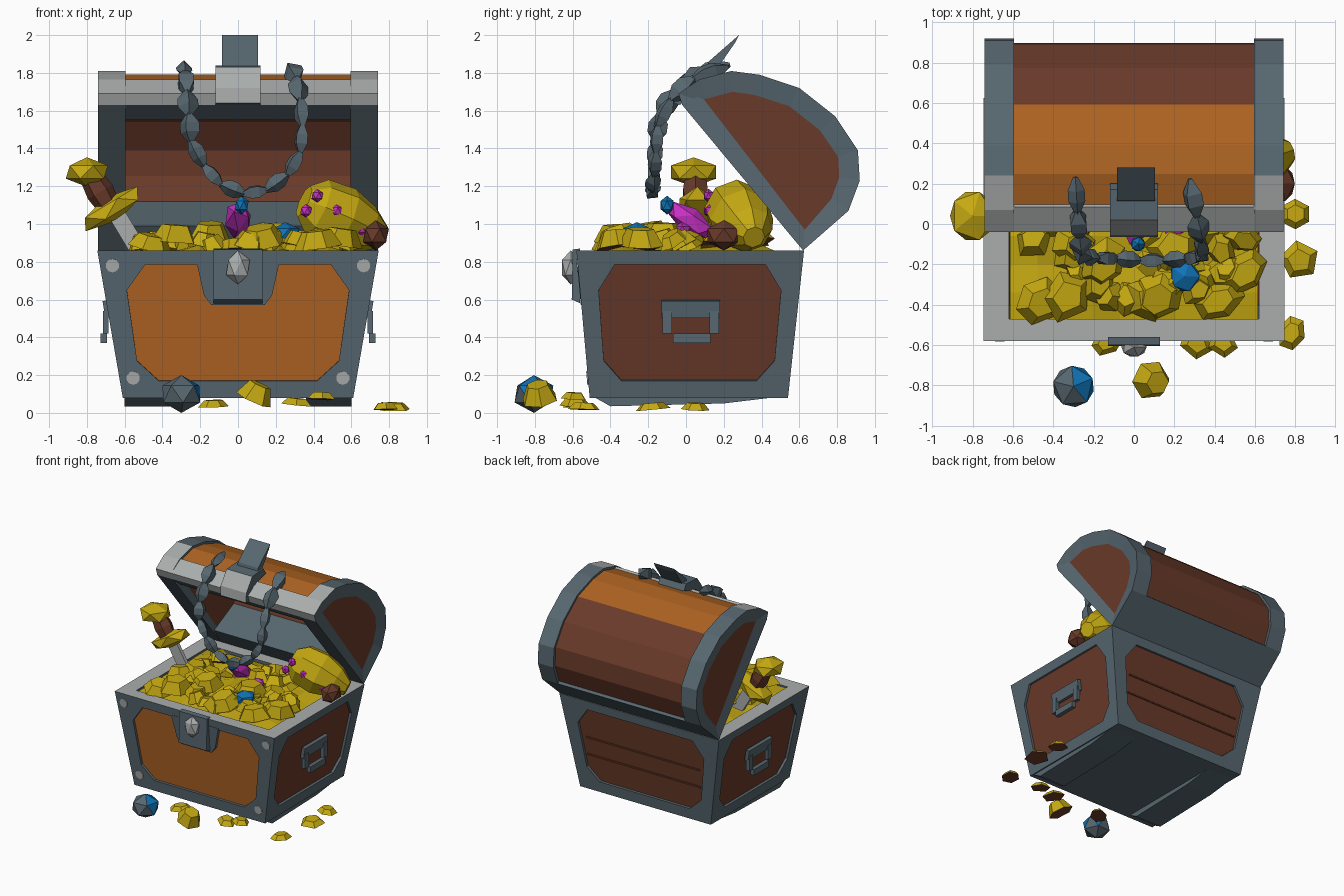
import bpy, bmesh, math, random
from mathutils import Vector as V, Matrix as M, Euler

if "Cube" in bpy.data.objects:
    bpy.data.objects.remove(bpy.data.objects["Cube"])

random.seed(7)
COLOURS = {
    "slate_metal": (0.095, 0.135, 0.16), "light_metal": (0.40, 0.42, 0.41),
    "orange_wood": (0.42, 0.125, 0.016), "dark_wood": (0.14, 0.042, 0.022),
    "gold": (0.56, 0.40, 0.006), "magenta_gem": (0.58, 0.03, 0.55), "blue_gem": (0.005, 0.17, 0.46)}
MATS = []
for n, c in COLOURS.items():
    m = bpy.data.materials.new(n)
    m.diffuse_color = (*c, 1)
    m.use_nodes = True
    m.node_tree.nodes["Principled BSDF"].inputs["Base Color"].default_value = m.diffuse_color
    MATS.append(m)
SLATE, LIGHT, ORANGE, BROWN, GOLD, PINK, BLUE = range(7)


def finish(name, bm, col=None, rule=None, fix=True):
    """Turn a bmesh into an object; colour by one index or a face rule."""
    if fix:
        bmesh.ops.recalc_face_normals(bm, faces=bm.faces)
    bm.normal_update()
    for f in bm.faces:
        if rule:
            f.material_index = rule(f)
        elif col is not None:
            f.material_index = col
    me = bpy.data.meshes.new(name)
    bm.to_mesh(me)
    bm.free()
    for m in MATS:
        me.materials.append(m)
    ob = bpy.data.objects.new(name, me)
    bpy.context.collection.objects.link(ob)
    return ob


def xform(loc, rot=(0, 0, 0), scale=(1, 1, 1)):
    return M.LocRotScale(V(loc), Euler(rot), V(scale))


def box(name, loc, size, col, rot=(0, 0, 0)):
    bm = bmesh.new()
    bmesh.ops.create_cube(bm, size=1, matrix=xform(loc, rot, size))
    return finish(name, bm, col)


def nugget(name, loc, scale, col, rot=(0, 0, 0), rule=None):
    bm = bmesh.new()
    bmesh.ops.create_icosphere(bm, subdivisions=1, radius=1, matrix=xform(loc, rot, scale))
    return finish(name, bm, col, rule)


def coin(name, loc, r, h, tilt):
    """Irregular faceted gold lump with a brown underside."""
    bm = bmesh.new()
    rot = (random.uniform(-tilt, tilt), random.uniform(-tilt, tilt), random.uniform(0, 6))
    bmesh.ops.create_cone(bm, cap_ends=True, segments=random.choice((5, 6)), radius1=r,
                          radius2=r * 0.6, depth=h, matrix=xform(loc, rot, (1, random.uniform(.65, 1), 1)))
    return finish(name, bm, rule=lambda f: BROWN if f.normal.z < -0.5 else GOLD)


def prism(name, prof, x0, x1, col=None, rule=None, w=None):
    """Extrude a (y, z) profile along x."""
    bm = bmesh.new()
    a = [bm.verts.new((x0, y, z)) for y, z in prof]
    b = [bm.verts.new((x1, y, z)) for y, z in prof]
    bm.faces.new(a)
    bm.faces.new(b)
    for i in range(len(a)):
        j = (i + 1) % len(a)
        bm.faces.new((a[i], a[j], b[j], b[i]))
    return finish(name, bm, col, rule)


def lathe(name, prof, sides, mat, col):
    """Revolve (t, r) rings about local z."""
    bm = bmesh.new()
    rings = [[bm.verts.new(mat @ V((r * math.cos(k * math.tau / sides), r * math.sin(k * math.tau / sides), t)))
              for k in range(sides)] for t, r in prof]
    for p, q in zip(rings, rings[1:]):
        for k in range(sides):
            bm.faces.new((p[k], p[k - 1], q[k - 1], q[k]))
    bm.faces.new(rings[0])
    bm.faces.new(rings[-1])
    return finish(name, bm, col)


# Chest base: tapered walls, each a metal frame round a recessed octagonal panel
ZB, ZT = 0.08, 0.86
bot = [V(p) for p in ((-.61, -.51, ZB), (.61, -.51, ZB), (.61, .54, ZB), (-.61, .54, ZB))]
top = [V(p) for p in ((-.745, -.58, ZT), (.745, -.58, ZT), (.745, .625, ZT), (-.745, .625, ZT))]
OCT = [(.165, .115), (.835, .115), (.915, .25), (.915, .73), (.835, .905), (.165, .905), (.085, .73), (.085, .25)]
bm = bmesh.new()
for i in range(4):
    j = (i + 1) % 4
    c = [bot[i], bot[j], top[j], top[i]]
    n = (c[1] - c[0]).cross(c[3] - c[0]).normalized()
    oct_co = [c[0].lerp(c[1], u).lerp(c[3].lerp(c[2], u), v) for u, v in OCT]
    cv = [bm.verts.new(p) for p in c]
    o = [bm.verts.new(p) for p in oct_co]
    d = [bm.verts.new(p - n * 0.02) for p in oct_co]
    for k in range(4):
        bm.faces.new((cv[k], cv[(k + 1) % 4], o[2 * k + 1], o[2 * k]))
        bm.faces.new((cv[k], o[2 * k], o[2 * k - 1]))
    for k in range(8):
        bm.faces.new((o[k - 1], o[k], d[k], d[k - 1]))
    bm.faces.new(d).material_index = ORANGE if i == 0 else BROWN
    # top rim and inner wall
    ins = [V((p.x * .83, (p.y - .02) * .82 + .02, ZT)) for p in (top[i], top[j])]
    r = [bm.verts.new(p) for p in ins] + [bm.verts.new(p - V((0, 0, .1))) for p in ins]
    bm.faces.new((cv[3], cv[2], r[1], r[0])).material_index = LIGHT
    bm.faces.new((r[0], r[1], r[3], r[2]))
bm.faces.new([bm.verts.new(p) for p in reversed(bot)])
bmesh.ops.remove_doubles(bm, verts=bm.verts, dist=0.0005)
finish("chest_base", bm, fix=False)

# Feet, plank grooves, rivets, side handles
for s in (-1, 1):
    prism("foot_runner", [(-.48, .08), (-.40, .035), (.2, .05), (.45, .08)], s * .36, s * .6, SLATE)
    for x, z in ((.665, .78), (.555, .185)):
        bm = bmesh.new()
        y = -.51 - .07 * (z - ZB) / .78
        bmesh.ops.create_cone(bm, cap_ends=True, segments=10, radius1=.036, radius2=.036, depth=.012,
                              matrix=xform((s * x, y, z), (math.pi / 2 + .09, 0, 0)))
        finish("rivet", bm, LIGHT)
    tilt = (0, s * .165, 0)
    box("handle_plate", (s * .695, .025, .55), (.03, .31, .09), SLATE, tilt)
    for y in (-.10, .15):
        box("handle_arm", (s * .70, y, .48), (.03, .05, .12), SLATE)
    box("handle_grip", (s * .71, .03, .395), (.035, .20, .05), SLATE)
for z in (.38, .53):
    box("back_plank_groove", (0, .525 + .085 * (z - ZB) / .78, z), (1.06, .008, .012), BROWN)

# Lock on the base front
y_at = lambda z: -.51 - .07 * (z - ZB) / .78
bm = bmesh.new()
pts = [(-.22, .80), (-.18, .62), (-.14, .57), (.14, .57), (.18, .62), (.22, .80)]
f = bm.faces.new([bm.verts.new((x, y_at(z) - .003, z)) for x, z in pts])
ex = bmesh.ops.extrude_face_region(bm, geom=[f])
for v in ex["geom"]:
    if isinstance(v, bmesh.types.BMVert):
        v.co.y += .03
finish("lock_surround", bm, SLATE)
prism("lock_plate", [(-.56, .87), (-.60, .865), (-.605, .60), (-.56, .58)], -.13, .13, SLATE)
nugget("lock_knob", (0, -.61, .77), (.07, .055, .09), LIGHT)

# Lid end frames: solid arcs with recessed wood panels
ARC = [(.62, .86), (.86, 1.07), (.92, 1.23), (.91, 1.39), (.79, 1.57), (.60, 1.72),
       (.39, 1.79), (.24, 1.81), (.07, 1.765), (-.04, 1.69), (-.02, 1.63)]


def end_rule(f):
    c = f.calc_center_median()
    return LIGHT if c.y < .2 and c.z > 1.6 and abs(f.normal.x) < .3 else SLATE


for s in (-1, 1):
    ob = prism("lid_end_frame", ARC, s * .595, s * .74, rule=end_rule)
    bm = bmesh.new()
    bm.from_mesh(ob.data)
    bm.normal_update()
    for f in [f for f in bm.faces if abs(f.normal.x) > .9]:
        outer = f.normal.x * s > 0
        res = bmesh.ops.inset_individual(bm, faces=[f], thickness=.11 if outer else .075, depth=-.02 if outer else 0)
        for g in res["faces"]:
            g.material_index = SLATE
        f.material_index = BROWN
    bm.to_mesh(ob.data)
    bm.free()

# Lid barrel: curved hollow wood shell
CEN = V((.42, 1.38))
scaled = lambda k: [CEN + (V(p) - CEN) * k for p in ARC[1:9]]
outer, inner = scaled(.955), scaled(.84)
bm = bmesh.new()
for prof, inside in ((outer, False), (inner, True)):
    cols = [[bm.verts.new((x, p[0], p[1])) for p in prof] for x in (-.6, .6)]
    for k in range(len(prof) - 1):
        q = [cols[0][k], cols[1][k], cols[1][k + 1], cols[0][k + 1]]
        f = bm.faces.new(q[::-1] if inside else q)
        f.material_index = ORANGE if not inside and (prof[k][0] + prof[k + 1][0]) / 2 < .53 else BROWN
finish("lid_barrel", bm, fix=False)

# Lid front band, hinge band
prism("lid_front_band", [(-.02, 1.63), (-.04, 1.69), (.085, 1.765), (.14, 1.70), (.08, 1.55)], -.6, .6,
      rule=lambda f: LIGHT if f.normal.z > .2 or f.normal.y < -.9 else SLATE)
prism("lid_hinge_band", [(.62, .86), (.86, 1.07), (.80, 1.12), (.53, .99)], -.6, .6, SLATE)

# Hasp on the lid, with raised flap
prism("lid_hasp", [(-.03, 1.63), (-.065, 1.64), (-.06, 1.72), (.02, 1.83), (.17, 1.84), (.2, 1.79), (.03, 1.74)],
      -.12, .12, rule=lambda f: LIGHT if f.normal.y < -.3 else SLATE)
prism("hasp_flap", [(.11, 1.82), (.12, 1.86), (.28, 2.0), (.26, 1.96), (.17, 1.83)], -.085, .105, SLATE)

# Chain draped from the lid: faceted links along a path
PATH = [(-.29, .22, 1.84), (-.28, .06, 1.80), (-.27, -.06, 1.70), (-.26, -.14, 1.58), (-.25, -.16, 1.44),
        (-.18, -.17, 1.31), (-.09, -.17, 1.21), (.03, -.18, 1.16), (.15, -.18, 1.18), (.26, -.17, 1.26),
        (.33, -.16, 1.38), (.34, -.15, 1.52), (.33, -.08, 1.66), (.31, .04, 1.77), (.28, .21, 1.83)]
for k, (a, b) in enumerate(zip(PATH, PATH[1:])):
    a, b = V(a), V(b)
    q = (b - a).to_track_quat('Z', 'Y').to_matrix().to_4x4()
    w = .055 if k in (1, 2, 3, 12, 13) else .042
    L = (b - a).length * .58
    lathe("chain_link", [(-L, .012), (-L * .3, w), (L * .3, w), (L, .012)], 4,
          M.Translation((a + b) / 2) @ q @ M.Rotation(k * .8, 4, 'Z'), SLATE)

# Treasure mound and coins
bm = bmesh.new()
bmesh.ops.create_grid(bm, x_segments=9, y_segments=7, size=1, matrix=xform((0, .01, .845), scale=(.615, .49, 1)))
for v in bm.verts:
    if abs(v.co.x) < .6 and abs(v.co.y - .01) < .48:
        v.co.z += random.uniform(.0, .07)
finish("gold_mound", bm, GOLD, fix=False)
for k in range(44):
    x, y = random.uniform(-.5, .55), random.uniform(-.40, .38)
    coin("gold_lump", (x, y, .885 + .045 * random.random()), random.uniform(.08, .13), random.uniform(.05, .09), .5)
for x, y, z in ((-.33, -.36, .95), (.12, -.36, .94), (.55, -.24, .93), (-.15, -.2, .96), (.2, -.12, .96), (.42, -.38, .92)):
    coin("gold_lump", (x, y, z), .14, .09, .35)

# Gems in the pile
nugget("magenta_gem", (0, .02, 1.02), (.075, .15, .07), PINK, (-.6, 0, 0))
nugget("magenta_gem_small", (.2, -.02, .97), (.06, .05, .04), PINK)
nugget("blue_gem_small", (.02, -.1, 1.10), (.04, .04, .05), BLUE)
nugget("blue_gem", (.25, -.26, .95), (.085, .085, .06), BLUE)

# Goblet lying in the pile, studded with gems
gob = M.Translation((.77, .36, .93)) @ V((-.8, -.25, .36)).to_track_quat('Z', 'Y').to_matrix().to_4x4()
lathe("goblet_cup", [(0, .06), (.10, .13), (.24, .175), (.40, .16), (.48, .09)], 8, gob, GOLD)
for x, z, y in ((.42, 1.15, .12), (.36, 1.07, .12), (.52, 1.07, .13), (.65, .97, .2)):
    nugget("goblet_gem", (x, y, z), (.034, .03, .036), PINK)
nugget("goblet_foot", (.73, .2, .94), (.075, .1, .08), BROWN)

# Sword stuck in the pile
R = (0, -.54, 0)
box("sword_blade", (-.58, .05, .95), (.09, .03, .26), LIGHT, R)
nugget("sword_guard", (-.67, .06, 1.08), (.20, .11, .07), GOLD, R)
lathe("sword_grip", [(-.1, .06), (0, .075), (.1, .06)], 6, xform((-.73, .05, 1.17), R), BROWN)
nugget("sword_pommel", (-.80, .04, 1.275), (.125, .14, .078), GOLD)

# Spilled treasure on the ground
nugget("fallen_gem", (-.3, -.805, .10), (.115, .115, .10), None, (0, 0, .4),
       rule=lambda f: BLUE if f.normal.x > .1 and f.normal.z > -.2 else SLATE)
coin("fallen_gold", (.1, -.78, .11), .10, .09, .7)
for x, y, z, r in ((.31, -.59, .06, .09), (.44, -.59, .09, .08), (-.13, -.58, .05, .09), (.82, -.18, .035, .10),
                   (.78, -.54, .035, .09), (.8, .05, .035, .08)):
    coin("fallen_coin", (x, y, z), r, .035, .12)
